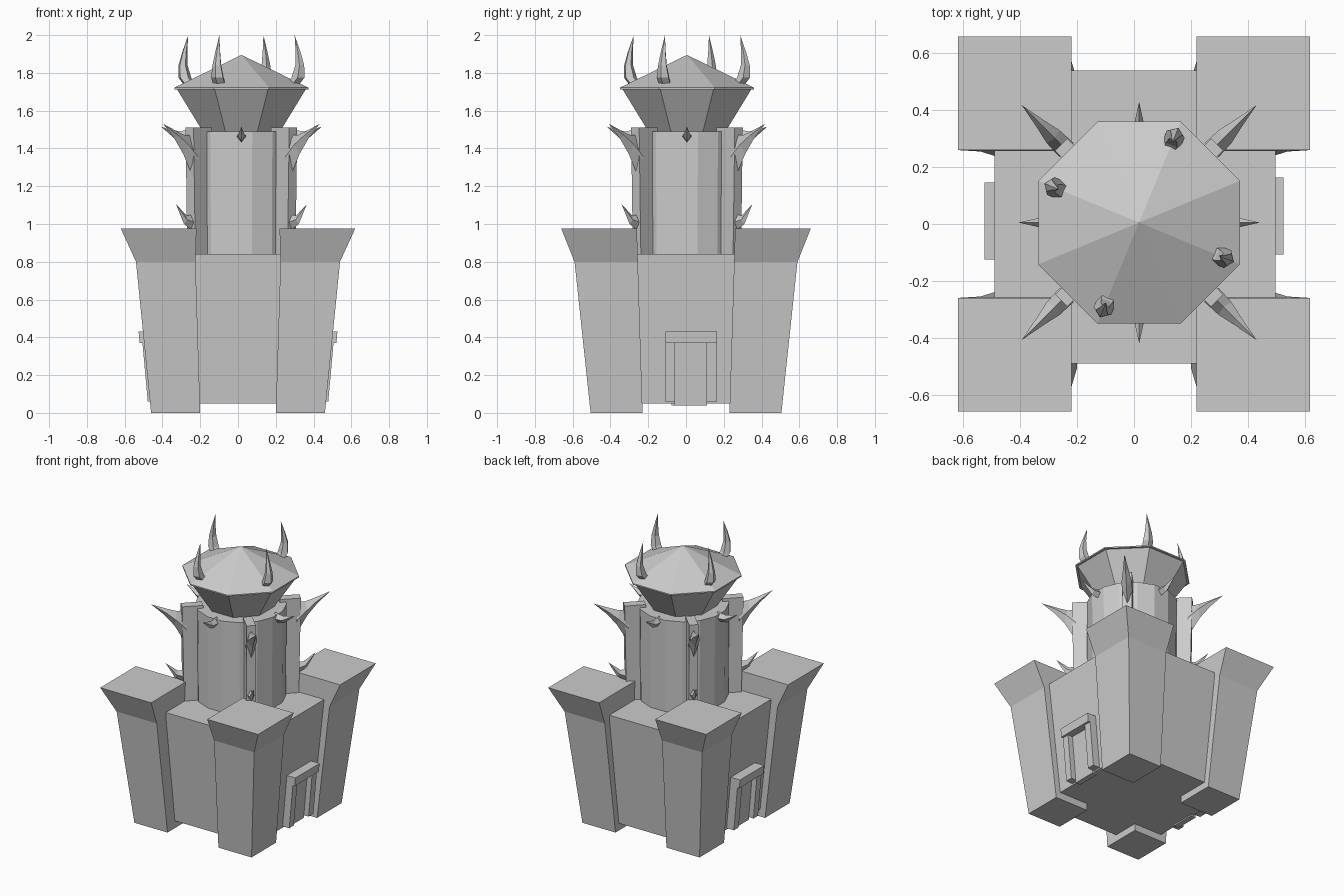
import bpy, bmesh, math
from mathutils import Matrix, Vector

cube = bpy.data.objects.get("Cube")
if cube:
    bpy.data.objects.remove(cube, do_unlink=True)

stone = bpy.data.materials.new("grey stone")
stone.use_nodes = True
GREY = (0.6, 0.6, 0.6, 1)
stone.diffuse_color = GREY
stone.node_tree.nodes["Principled BSDF"].inputs["Base Color"].default_value = GREY

AXIS = Vector((0.018, 0.005, 0))      # centre of the round keep


def loft(name, rings, tip=None):
    """Skin rings of equal length; close the end with a cap or a tip."""
    bm = bmesh.new()
    loops = [[bm.verts.new(p) for p in ring] for ring in rings]
    n = len(loops[0])
    for a, b in zip(loops, loops[1:]):
        for i in range(n):
            j = (i + 1) % n
            bm.faces.new((a[i], a[j], b[j], b[i]))
    bm.faces.new(loops[0][::-1])
    if tip is None:
        bm.faces.new(loops[-1])
    else:
        t = bm.verts.new(tip)
        for i in range(n):
            bm.faces.new((loops[-1][i], loops[-1][(i + 1) % n], t))
    bmesh.ops.recalc_face_normals(bm, faces=bm.faces)
    me = bpy.data.meshes.new(name)
    bm.to_mesh(me)
    bm.free()
    me.materials.append(stone)
    ob = bpy.data.objects.new(name, me)
    bpy.context.collection.objects.link(ob)
    return ob


def rect(x0, x1, y0, y1, z):
    return [(x0, y0, z), (x1, y0, z), (x1, y1, z), (x0, y1, z)]


def ring(r, z, n, turn=0.0):
    return [(r * math.cos(turn + math.tau * i / n),
             r * math.sin(turn + math.tau * i / n), z) for i in range(n)]


def around_keep(ob, degrees):
    ob.data.transform(Matrix.Translation(AXIS) @ Matrix.Rotation(math.radians(degrees), 4, 'Z'))


# Tapered main block
loft("castle_block", [rect(-.42, .425, -.42, .465, .05), rect(-.49, .497, -.49, .54, .84)])

# Four leaning corner towers with flared caps
for sx in (-1, 1):
    for sy in (-1, 1):
        side = ("left" if sx > 0 else "right") + ("_front" if sy < 0 else "_back")
        flip = Matrix.Diagonal((sx, sy, 1, 1))
        base = rect(.20, .46, .23, .505, 0)
        neck = rect(.225, .54, .255, .59, .8)
        for name, rings in (("corner_tower_", [base, neck]),
                            ("tower_cap_", [neck, rect(.22, .62, .26, .66, .975)])):
            ob = loft(name + side, rings)
            ob.data.transform(flip)
            if sx * sy < 0:
                ob.data.flip_normals()


# Framed doorways on both sides, following the slope of the wall
def wall_plate(name, s, y0, y1, z0, z1, depth):
    rings = []
    for z in (z0, z1):
        wall = .422 + .09 * (z - .05)
        xs = sorted((s * (wall - .02), s * (wall + depth)))
        rings.append(rect(*xs, y0, y1, z))
    loft(name, rings)


for s, side in ((1, "left"), (-1, "right")):
    d = .005 if s > 0 else -.012
    wall_plate(side + "_door", s, d - .065, d + .105, .04, .37, .018)
    wall_plate(side + "_door_post_a", s, d - .113, d - .062, .06, .37, .055)
    wall_plate(side + "_door_post_b", s, d + .104, d + .158, .06, .37, .055)
    wall_plate(side + "_door_lintel", s, d - .113, d + .158, .37, .43, .07)

# Round keep
keep = loft("keep", [ring(.29, .82, 16, math.pi / 16), ring(.295, 1.49, 16, math.pi / 16)])
around_keep(keep, 0)

# Flared octagonal head and pointed roof
turn = math.pi / 8
head = loft("roof_flare", [ring(.215, 1.48, 8, turn), ring(.37, 1.715, 8, turn)])
around_keep(head, 0)
roof = loft("roof", [ring(.384, 1.713, 8, turn), ring(.384, 1.722, 8, turn)], (0, 0, 1.895))
around_keep(roof, 0)


def diamond(bottom, top, half):
    """Diamond section between two (radius, height) points in the radial plane."""
    mx, mz = (bottom[0] + top[0]) / 2, (bottom[1] + top[1]) / 2
    return [(bottom[0], 0, bottom[1]), (mx, half, mz), (top[0], 0, top[1]), (mx, -half, mz)]


# Diagonal buttresses, each with a large upper and a small lower thorn
for k in range(4):
    a = 45 + 90 * k
    strip = loft(f"buttress_{k}", [rect(.25, .375, -.03, .03, .83), rect(.25, .388, -.03, .03, 1.51)])
    thorn = loft(f"large_thorn_{k}", [diamond((.36, 1.24), (.36, 1.47), .035),
                                      diamond((.435, 1.37), (.42, 1.47), .032),
                                      diamond((.5, 1.45), (.48, 1.49), .018)], (.585, 0, 1.53))
    small = loft(f"small_thorn_{k}", [diamond((.36, .96), (.36, 1.05), .025),
                                      diamond((.43, 1.0), (.41, 1.045), .014)], (.49, 0, 1.105))
    for ob in (strip, thorn, small):
        around_keep(ob, a)
    # Straight thorn between the buttresses
    spike = loft(f"wall_thorn_{k}", [diamond((.27, 1.43), (.27, 1.5), .027),
                                     diamond((.34, 1.44), (.33, 1.49), .02)], (.425, 0, 1.515))
    around_keep(spike, 90 * k)
    # Curved horn on the roof
    rings = []
    for r, z, w in ((.29, 1.73, .034), (.325, 1.775, .036), (.335, 1.84, .025), (.325, 1.91, .014)):
        rings.append([(r + x, y, z) for x, y, _ in ring(w, 0, 5)])
    horn = loft(f"roof_horn_{k}", rings, (.305, 0, 2.0))
    around_keep(horn, 67.5 + 90 * k)
